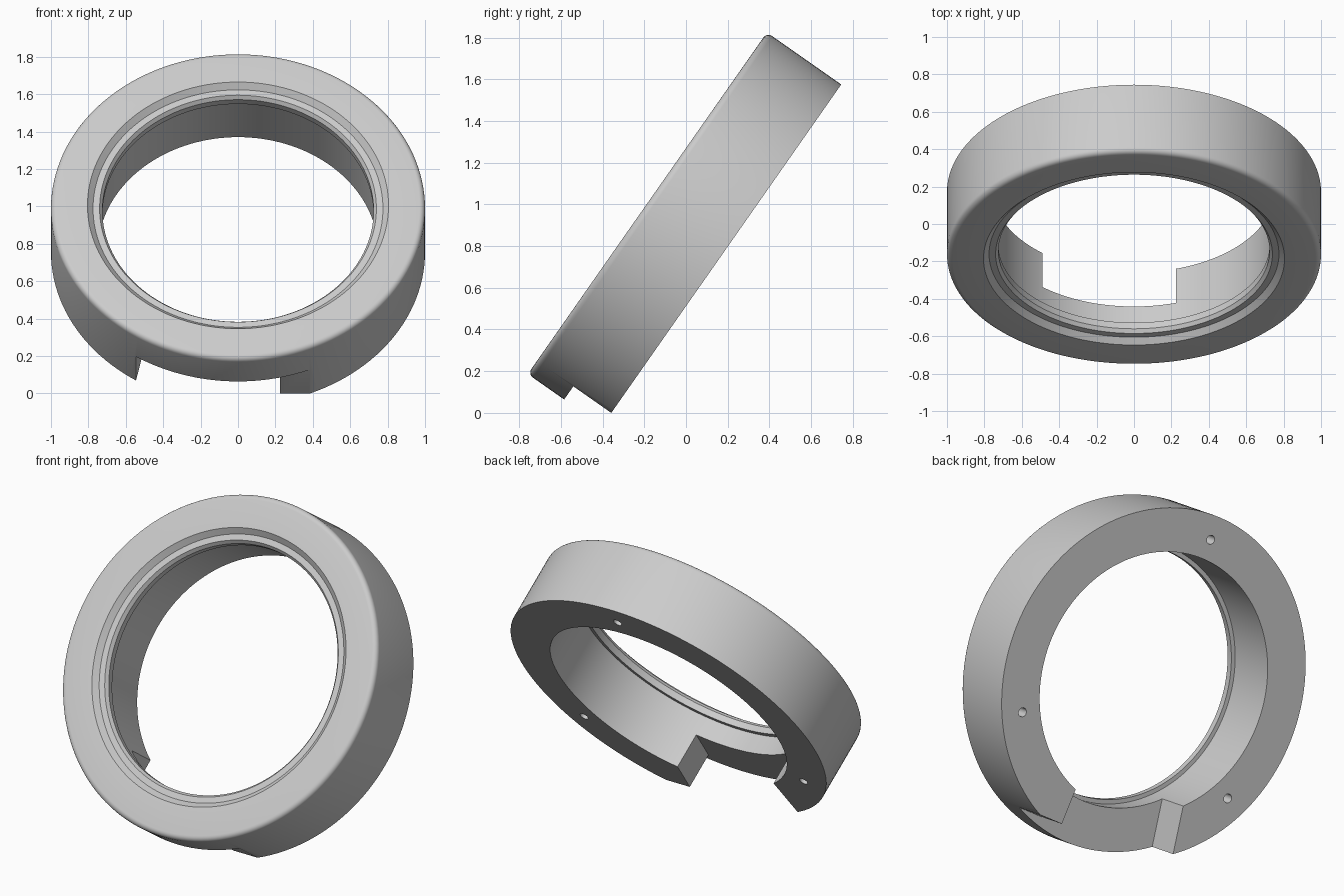
import bpy, bmesh
from math import sin, cos, pi, radians
from mathutils import Matrix

cube = bpy.data.objects.get("Cube")
if cube:
    bpy.data.objects.remove(cube, do_unlink=True)

THICK = 0.435      # ring depth along its axis
FLOOR = 0.222      # depth of the notch from the back face
FILLET = 0.03
SEGMENTS = 144

grey = bpy.data.materials.new("plain_grey")
grey.use_nodes = True
grey.diffuse_color = (0.6, 0.6, 0.6, 1)
grey.node_tree.nodes["Principled BSDF"].inputs["Base Color"].default_value = (0.6, 0.6, 0.6, 1)


def make_object(name, bm):
    bmesh.ops.recalc_face_normals(bm, faces=bm.faces)
    mesh = bpy.data.meshes.new(name)
    bm.to_mesh(mesh)
    bm.free()
    mesh.materials.append(grey)
    obj = bpy.data.objects.new(name, mesh)
    bpy.context.collection.objects.link(obj)
    return obj


def lathe(name, profile):
    """Revolve a closed (radius, height) outline about z."""
    bm = bmesh.new()
    rings = [[bm.verts.new((r * cos(a), r * sin(a), h)) for r, h in profile]
             for a in (2 * pi * i / SEGMENTS for i in range(SEGMENTS))]
    n = len(profile)
    for i, ring in enumerate(rings):
        after = rings[(i + 1) % SEGMENTS]
        for j in range(n):
            k = (j + 1) % n
            bm.faces.new((ring[j], after[j], after[k], ring[k]))
    return make_object(name, bm)


def prism(name, outline, low, high):
    bm = bmesh.new()
    face = bm.faces.new([bm.verts.new((x, y, low)) for x, y in outline])
    top = bmesh.ops.extrude_face_region(bm, geom=[face])["geom"]
    bmesh.ops.translate(bm, vec=(0, 0, high - low),
                        verts=[v for v in top if isinstance(v, bmesh.types.BMVert)])
    return make_object(name, bm)


def cut(target, cutter):
    cutter.hide_render = True
    mod = target.modifiers.new("cut", "BOOLEAN")
    mod.operation = "DIFFERENCE"
    mod.solver = "EXACT"
    mod.object = cutter
    bpy.context.view_layer.objects.active = target
    bpy.ops.object.modifier_apply(modifier=mod.name)
    bpy.data.objects.remove(cutter, do_unlink=True)


# Ring body: rounded outer rim, stepped front opening with a thin lip
fillet = [(1 - FILLET + FILLET * cos(a), THICK - FILLET + FILLET * sin(a))
          for a in (pi / 2 * i / 5 for i in range(6))]
opening = [(0.805, 0), (0.775, 0.03), (0.74, 0.03), (0.725, 0.05), (0.725, 0.09), (0.75, 0.09)]
profile = [(0.75, 0), (1, 0)] + fillet + [(r, THICK - d) for r, d in opening]
ring = lathe("ring_body", profile)

# Notch in the back, with a flat trimmed on its left side
notch = [(0.225, -0.5), (0.225, -0.923), (0.6, -0.923), (0.6, -1.2), (-0.62, -1.2), (-0.475, -0.5)]
cut(ring, prism("notch_cutter", notch, -0.1, FLOOR))

# Three blind screw holes in the back face
for angle in (90, 210, 330):
    cx, cy = 0.865 * cos(radians(angle)), 0.865 * sin(radians(angle))
    circle = [(cx + 0.026 * cos(2 * pi * i / 24), cy + 0.026 * sin(2 * pi * i / 24)) for i in range(24)]
    cut(ring, prism("hole_cutter", circle, -0.1, 0.12))

# Lean the ring back and stand it on the ground
ring.data.transform(Matrix.Translation((0, 0.171, 0.757)) @ Matrix.Rotation(radians(55), 4, "X"))
ring.data.update()
lowest = min(v.co.z for v in ring.data.vertices)
ring.data.transform(Matrix.Translation((0, 0, -lowest)))

bpy.ops.object.select_all(action="DESELECT")
ring.select_set(True)
bpy.context.view_layer.objects.active = ring
bpy.ops.object.shade_smooth_by_angle(angle=radians(28))
